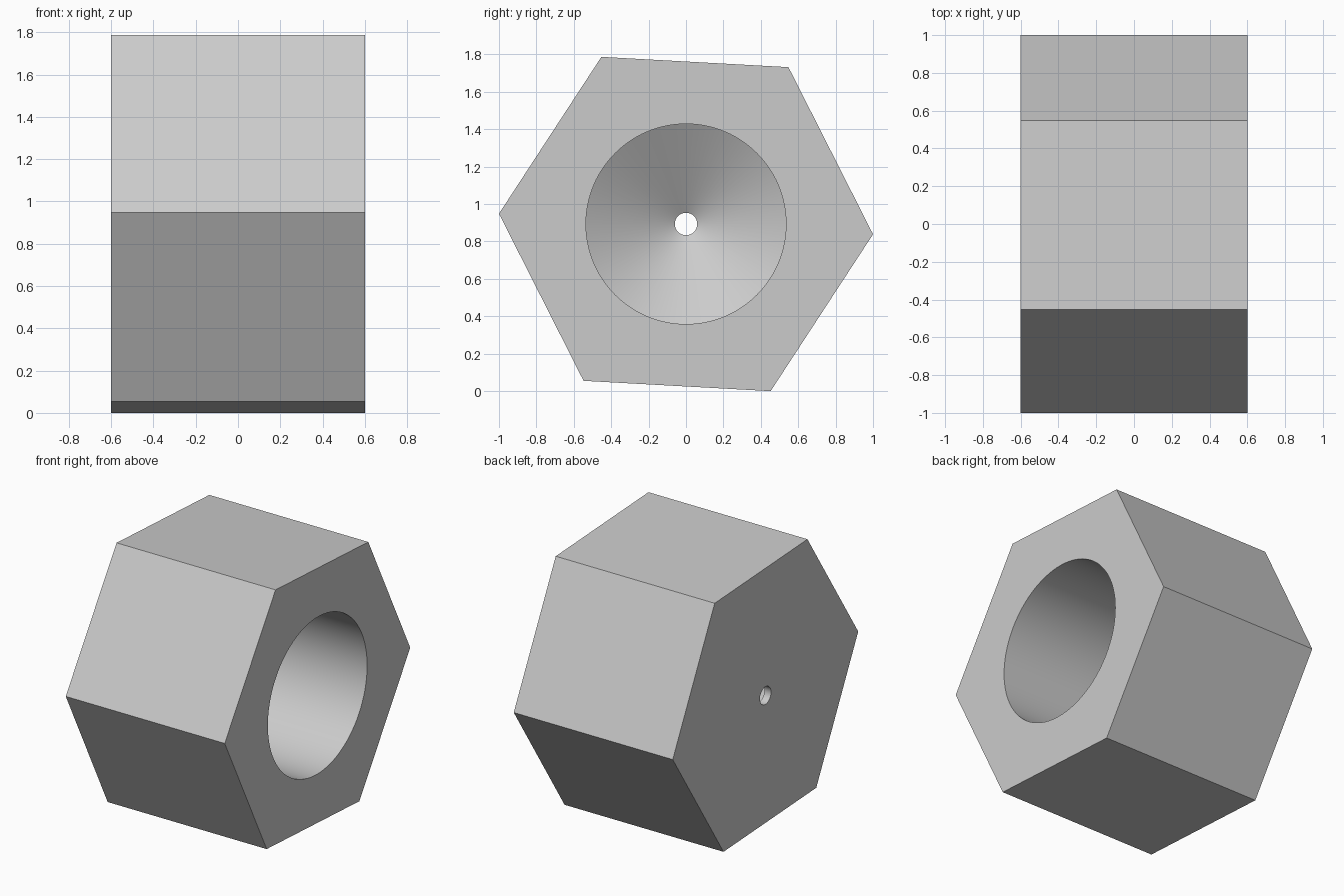
import bpy
import bmesh
from math import cos, sin, pi, radians, tan

cube = bpy.data.objects.get("Cube")
if cube:
    bpy.data.objects.remove(cube, do_unlink=True)

HALF = 0.6                        # half length along x
HEX_R, HEX_TURN = 1.0015, radians(-3.15)
CENTRE_Z = HEX_R * sin(2 * pi / 3 + HEX_TURN)
BORE_R, PIN_R = 0.535, 0.06
PIN_LENGTH = 0.05
CONE_DEPTH = (BORE_R - PIN_R) / tan(radians(59))
SIDES = 96

bm = bmesh.new()


def ring(x, radius, sides, turn=0.0):
    """Closed loop of edges around the x axis."""
    verts = [bm.verts.new((x, radius * cos(turn + 2 * pi * i / sides),
                           CENTRE_Z + radius * sin(turn + 2 * pi * i / sides)))
             for i in range(sides)]
    return [bm.edges.new((verts[i], verts[(i + 1) % sides])) for i in range(sides)]


# Hexagonal outside
hex_open = ring(HALF, HEX_R, 6, HEX_TURN)
hex_back = ring(-HALF, HEX_R, 6, HEX_TURN)
bmesh.ops.bridge_loops(bm, edges=hex_open + hex_back)

# Drilled bore: straight wall, conical floor, small through hole
bore = [ring(HALF, BORE_R, SIDES),
        ring(-HALF + PIN_LENGTH + CONE_DEPTH, BORE_R, SIDES),
        ring(-HALF + PIN_LENGTH, PIN_R, SIDES),
        ring(-HALF, PIN_R, SIDES)]
for a, b in zip(bore, bore[1:]):
    bmesh.ops.bridge_loops(bm, edges=a + b)

# Flat end faces around the holes
bmesh.ops.triangle_fill(bm, edges=hex_open + bore[0], normal=(1, 0, 0), use_beauty=True)
bmesh.ops.triangle_fill(bm, edges=hex_back + bore[-1], normal=(-1, 0, 0), use_beauty=True)
bmesh.ops.recalc_face_normals(bm, faces=bm.faces)

mesh = bpy.data.meshes.new("hex_nut")
bm.to_mesh(mesh)
bm.free()
nut = bpy.data.objects.new("hex_nut", mesh)
bpy.context.collection.objects.link(nut)

# Plain grey
grey = bpy.data.materials.new("light_grey")
grey.use_nodes = True
colour = (0.6, 0.6, 0.6, 1)
grey.diffuse_color = colour
grey.node_tree.nodes["Principled BSDF"].inputs["Base Color"].default_value = colour
mesh.materials.append(grey)

# Smooth bore, crisp edges
bpy.ops.object.select_all(action="DESELECT")
nut.select_set(True)
bpy.context.view_layer.objects.active = nut
bpy.ops.object.shade_smooth_by_angle(angle=radians(30))
